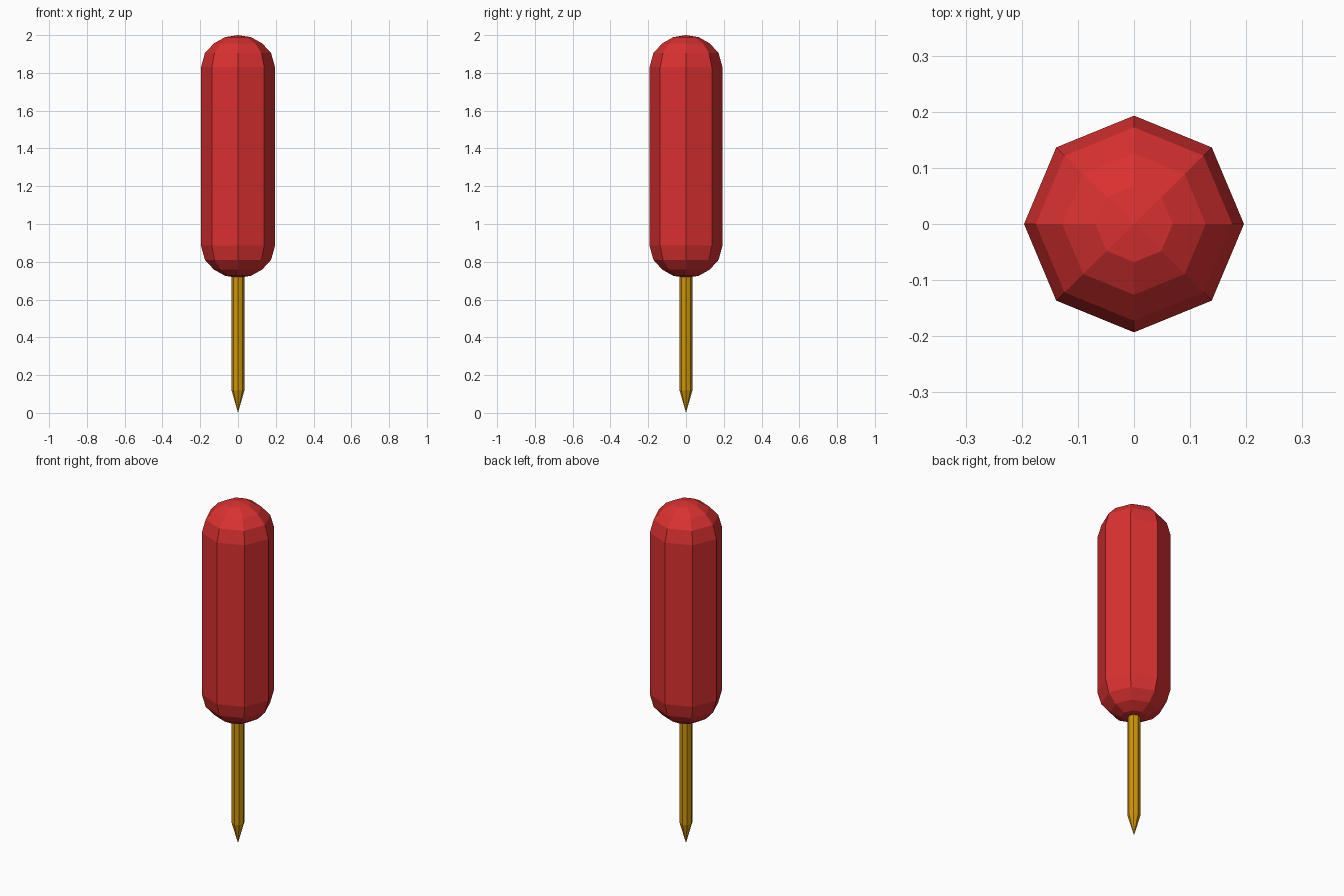
import bpy, bmesh, math

cube = bpy.data.objects.get("Cube")
if cube:
    bpy.data.objects.remove(cube, do_unlink=True)


def make_material(name, rgb):
    mat = bpy.data.materials.new(name)
    mat.use_nodes = True
    mat.diffuse_color = (*rgb, 1)
    mat.node_tree.nodes["Principled BSDF"].inputs["Base Color"].default_value = (*rgb, 1)
    return mat


def lathe(name, profile, sides, mat, y_scale=1.0):
    """Flat-faced solid turned around z from (radius, z) points, bottom to top."""
    bm = bmesh.new()
    rings = []
    for r, z in profile:
        count = sides if r > 0 else 1
        angles = [2 * math.pi * i / sides for i in range(count)]
        rings.append([bm.verts.new((r * math.cos(a), r * y_scale * math.sin(a), z))
                      for a in angles])
    for low, high in zip(rings, rings[1:]):
        for i in range(sides):
            j = (i + 1) % sides
            corners = [low[i % len(low)], low[j % len(low)],
                       high[j % len(high)], high[i % len(high)]]
            bm.faces.new(list(dict.fromkeys(corners)))
    # Close an open top
    if len(rings[-1]) > 1:
        bm.faces.new(rings[-1])
    bmesh.ops.recalc_face_normals(bm, faces=bm.faces)
    mesh = bpy.data.meshes.new(name)
    bm.to_mesh(mesh)
    bm.free()
    mesh.materials.append(mat)
    obj = bpy.data.objects.new(name, mesh)
    bpy.context.collection.objects.link(obj)
    return obj


red = make_material("red plastic", (0.70, 0.03, 0.03))
brass = make_material("brass", (0.62, 0.30, 0.003))

# Rounded eight-sided handle: one dome profile used at both ends
dome = [(0.196, 0.0), (0.175, 0.075), (0.128, 0.126), (0.069, 0.159), (0.0, 0.17)]
bottom = [(r, 0.885 - h) for r, h in reversed(dome)]
top = [(r, 1.83 + h) for r, h in dome]
lathe("handle", bottom + top, 8, red, 0.985)

# Pointed metal shaft running up into the handle
lathe("pin", [(0.0, 0.0), (0.034, 0.12), (0.034, 0.76)], 8, brass)
